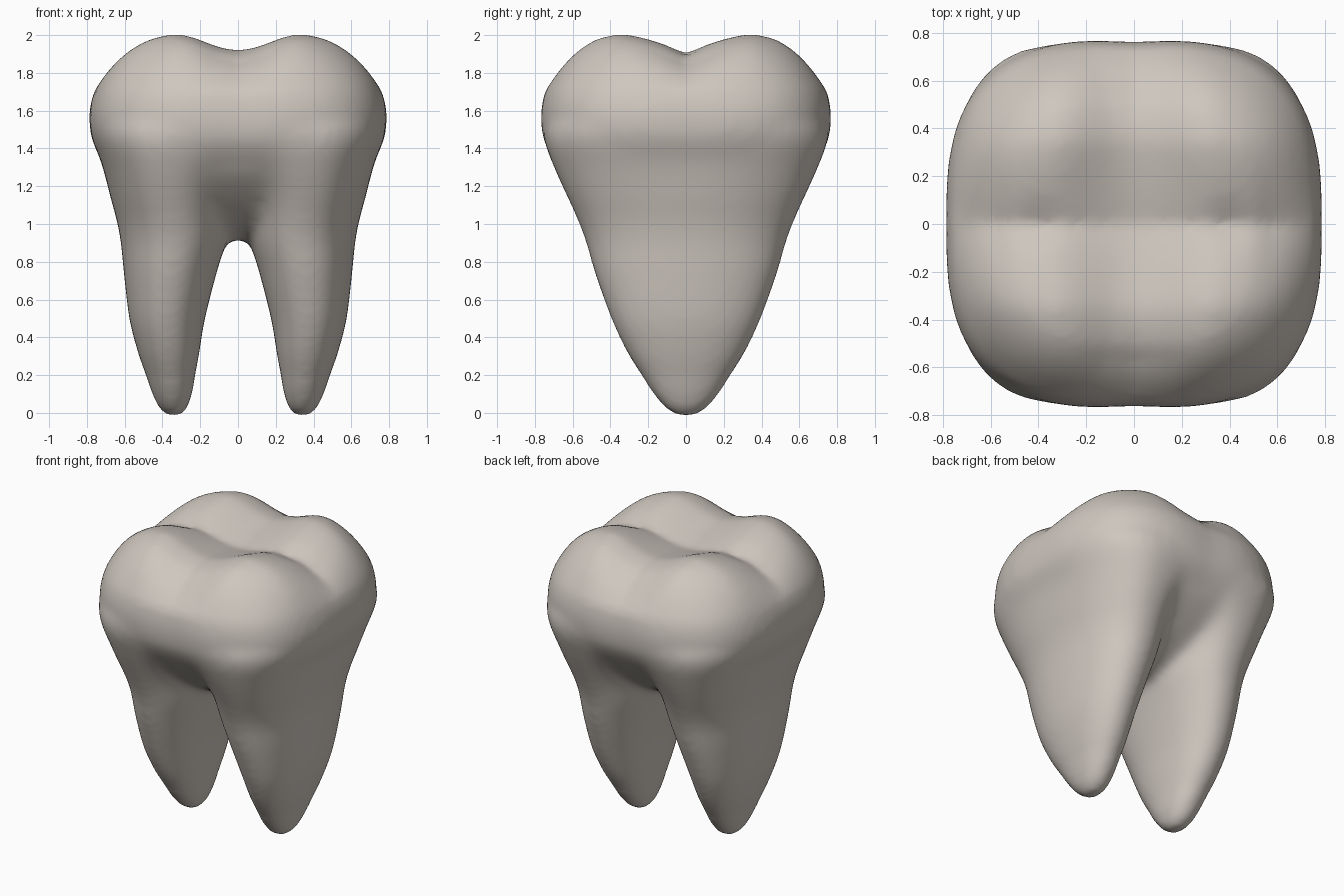
import bpy, bmesh, math
from mathutils import Vector

cube = bpy.data.objects.get("Cube")
if cube:
    bpy.data.objects.remove(cube, do_unlink=True)

SIDES = 64
STEPS = 4


def smooth_profile(rows):
    """Catmull-Rom curve through the section rows."""
    pts = [Vector(r) for r in rows]
    out = []
    for i in range(len(pts) - 1):
        a, b, c, d = pts[max(i - 1, 0)], pts[i], pts[i + 1], pts[min(i + 2, len(pts) - 1)]
        for k in range(STEPS):
            t = k / STEPS
            out.append(b + 0.5 * t * ((c - a) + t * ((2 * a - 5 * b + 4 * c - d)
                                                     + t * (3 * (b - c) + d - a))))
    return out + [pts[-1]]


def ring(bm, cx, z, hx, hy, power):
    """Superellipse cross-section at height z."""
    verts = []
    for i in range(SIDES):
        a = math.tau * i / SIDES
        c, s = math.cos(a), math.sin(a)
        x = math.copysign(abs(c) ** (2 / power), c) * hx
        y = math.copysign(abs(s) ** (2 / power), s) * hy
        verts.append(bm.verts.new((cx + x, y, z)))
    return verts


def loft(bm, sections):
    """Closed skin through (centre x, z, half x, half y, power) sections."""
    rings = [ring(bm, *s) for s in sections]
    for low, high in zip(rings, rings[1:]):
        for i in range(SIDES):
            j = (i + 1) % SIDES
            bm.faces.new((low[i], low[j], high[j], high[i]))
    bm.faces.new(rings[0][::-1])
    bm.faces.new(rings[-1])
    return [v for r in rings for v in r]


def crease(t, width):
    """Sharp valley: 1 in the middle, 0 beyond the width."""
    return max(0, 1 - abs(t) / width) ** 1.3


def hollow(t, width):
    """Soft valley of the same reach."""
    return 0.5 + 0.5 * math.cos(math.pi * min(1, abs(t) / width))


bm = bmesh.new()

# Crown: bulging rounded-square body, tucked under towards the fork
crown_profile = [
    (0.92, 0.12, 0.15), (0.98, 0.29, 0.29), (1.06, 0.46, 0.42),
    (1.15, 0.57, 0.53), (1.25, 0.66, 0.63), (1.35, 0.73, 0.71),
    (1.43, 0.767, 0.755), (1.50, 0.785, 0.772), (1.60, 0.785, 0.772),
    (1.70, 0.762, 0.752), (1.78, 0.725, 0.71), (1.86, 0.67, 0.655),
    (1.93, 0.60, 0.59), (1.98, 0.52, 0.52), (2.005, 0.44, 0.44),
    (2.015, 0.36, 0.36), (2.015, 0.24, 0.24), (2.015, 0.12, 0.12),
    (2.015, 0.01, 0.01)]
crown = loft(bm, [(0, *row, 2.9) for row in smooth_profile(crown_profile)])

# Chewing surface: crossing valleys that leave four cusps
for v in crown:
    x, y, z = v.co
    top = min(1, max(0, (z - 1.7) / 0.25))
    across, along = hollow(x, 0.36), crease(y, 0.36)
    pit = crease(math.hypot(abs(x) - 0.4, y), 0.14)
    v.co.z -= top * (0.095 * across + 0.105 * along - 0.04 * across * along + 0.02 * pit)
    # faint vertical dip between the cusps on the front and back
    if z > 1.3:
        v.co.y *= 1 - 0.015 * hollow(x, 0.25)

# Roots: mirrored blades with blunt tips, widening upwards into the crown
root_profile = [
    (0.340, -0.012, 0.03, 0.04, 2.2), (0.342, 0.01, 0.06, 0.085, 2.2),
    (0.345, 0.05, 0.085, 0.13, 2.2), (0.350, 0.12, 0.110, 0.185, 2.2),
    (0.357, 0.20, 0.130, 0.235, 2.2), (0.367, 0.32, 0.162, 0.31, 2.2),
    (0.375, 0.50, 0.200, 0.395, 2.2), (0.358, 0.75, 0.247, 0.485, 2.2),
    (0.342, 0.90, 0.278, 0.53, 2.2), (0.345, 1.02, 0.297, 0.575, 2.2),
    (0.350, 1.12, 0.320, 0.62, 2.25), (0.345, 1.22, 0.350, 0.665, 2.35),
    (0.325, 1.32, 0.397, 0.708, 2.5), (0.285, 1.42, 0.470, 0.745, 2.7),
    (0.220, 1.50, 0.555, 0.755, 2.8), (0.150, 1.58, 0.610, 0.735, 2.9)]
for side in (-1, 1):
    loft(bm, [(side * cx, *rest) for cx, *rest in smooth_profile(root_profile)])

bmesh.ops.recalc_face_normals(bm, faces=bm.faces)
mesh = bpy.data.meshes.new("tooth")
bm.to_mesh(mesh)
bm.free()
tooth = bpy.data.objects.new("tooth", mesh)
bpy.context.collection.objects.link(tooth)
bpy.context.view_layer.objects.active = tooth
tooth.select_set(True)

# Fuse crown and roots into one skin
fuse = tooth.modifiers.new("fuse", 'REMESH')
fuse.mode = 'VOXEL'
fuse.voxel_size = 0.025
bpy.ops.object.modifier_apply(modifier="fuse")

# Blend the neck where roots meet crown, then soften everything slightly
neck = tooth.vertex_groups.new(name="neck")
for v in tooth.data.vertices:
    weight = min(1, (v.co.z - 0.7) / 0.25, (1.6 - v.co.z) / 0.2)
    if weight > 0:
        neck.add([v.index], weight, 'REPLACE')
blend = tooth.modifiers.new("blend", 'SMOOTH')
blend.iterations = 25
blend.vertex_group = "neck"
soften = tooth.modifiers.new("soften", 'SMOOTH')
soften.iterations = 4

# Enamel
enamel = bpy.data.materials.new("warm_enamel")
enamel.use_nodes = True
colour = (0.62, 0.57, 0.52, 1)
enamel.diffuse_color = colour
enamel.node_tree.nodes["Principled BSDF"].inputs["Base Color"].default_value = colour
tooth.data.materials.clear()
tooth.data.materials.append(enamel)
bpy.ops.object.shade_smooth()
